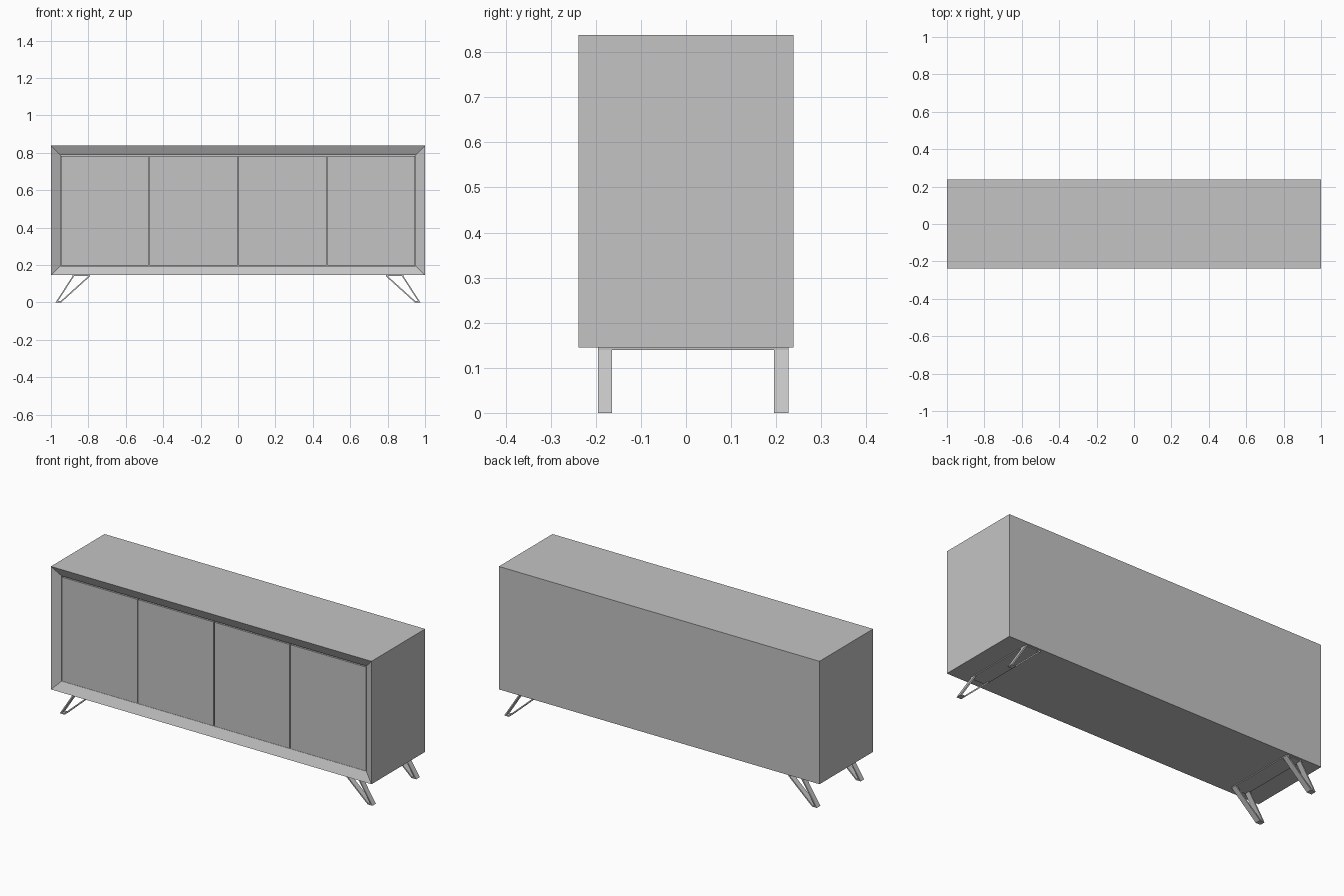
import bpy
import bmesh

if "Cube" in bpy.data.objects:
    bpy.data.objects.remove(bpy.data.objects["Cube"])

grey = bpy.data.materials.new("plain_grey")
grey.diffuse_color = (0.55, 0.55, 0.55, 1)
grey.use_nodes = True
grey.node_tree.nodes["Principled BSDF"].inputs["Base Color"].default_value = grey.diffuse_color


def finish(bm, name):
    bmesh.ops.recalc_face_normals(bm, faces=bm.faces)
    mesh = bpy.data.meshes.new(name)
    bm.to_mesh(mesh)
    bm.free()
    mesh.materials.append(grey)
    obj = bpy.data.objects.new(name, mesh)
    bpy.context.collection.objects.link(obj)
    return obj


def box_bmesh(x, y, z):
    bm = bmesh.new()
    bmesh.ops.create_cube(bm, size=1)
    for v in bm.verts:
        v.co = [lo + (hi - lo) * (c + 0.5) for c, (lo, hi) in zip(v.co, (x, y, z))]
    return bm


BOTTOM, TOP, HALF_DEPTH = 0.145, 0.838, 0.239
RIM, BEVEL_DEPTH = 0.05, 0.025
front_y = -HALF_DEPTH + BEVEL_DEPTH

# Carcass: box with a sloped front rim and a shallow recess for the doors
bm = box_bmesh((-1, 1), (-HALF_DEPTH, HALF_DEPTH), (BOTTOM, TOP))
bm.normal_update()
front = min(bm.faces, key=lambda f: f.calc_center_median().y)
bmesh.ops.inset_region(bm, faces=[front], thickness=RIM, use_even_offset=True)
bmesh.ops.translate(bm, verts=front.verts, vec=(0, BEVEL_DEPTH, 0))
ext = bmesh.ops.extrude_discrete_faces(bm, faces=[front])
bmesh.ops.translate(bm, verts=ext["faces"][0].verts, vec=(0, 0.02, 0))
finish(bm, "carcass")

# Four doors separated by narrow gaps
width, gap = (2 - 2 * RIM) / 4, 0.0025
for i in range(4):
    x0 = -1 + RIM + i * width
    finish(box_bmesh((x0 + gap, x0 + width - gap), (front_y, front_y + 0.0195),
                     (BOTTOM + RIM + 0.001, TOP - RIM - 0.006)), f"door_{i + 1}")

# Splayed strip legs: open V outlines with a narrow foot
outer = [(0.79, 0.14), (0.945, 0), (0.975, 0), (0.885, 0.14)]
inner = [(0.8005, 0.14), (0.949, 0.006), (0.963, 0.006), (0.8767, 0.14)]


def leg(side, y0, y1, name):
    bm = bmesh.new()
    a = [bm.verts.new((side * x, y0, z)) for x, z in outer]
    b = [bm.verts.new((side * x, y0, z)) for x, z in inner]
    faces = [bm.faces.new((a[i], a[i + 1], b[i + 1], b[i])) for i in range(3)]
    ext = bmesh.ops.extrude_face_region(bm, geom=faces, use_keep_orig=True)
    verts = [g for g in ext["geom"] if isinstance(g, bmesh.types.BMVert)]
    bmesh.ops.translate(bm, verts=verts, vec=(0, y1 - y0, 0))
    finish(bm, name)


for side, label in ((-1, "left"), (1, "right")):
    leg(side, -0.195, -0.164, f"front_{label}_leg")
    leg(side, 0.195, 0.227, f"back_{label}_leg")
    # Mounting plate joining the front and back legs
    xs = sorted((side * 0.79, side * 0.885))
    finish(box_bmesh(xs, (-0.195, 0.227), (0.14, BOTTOM)), f"{label}_leg_plate")
